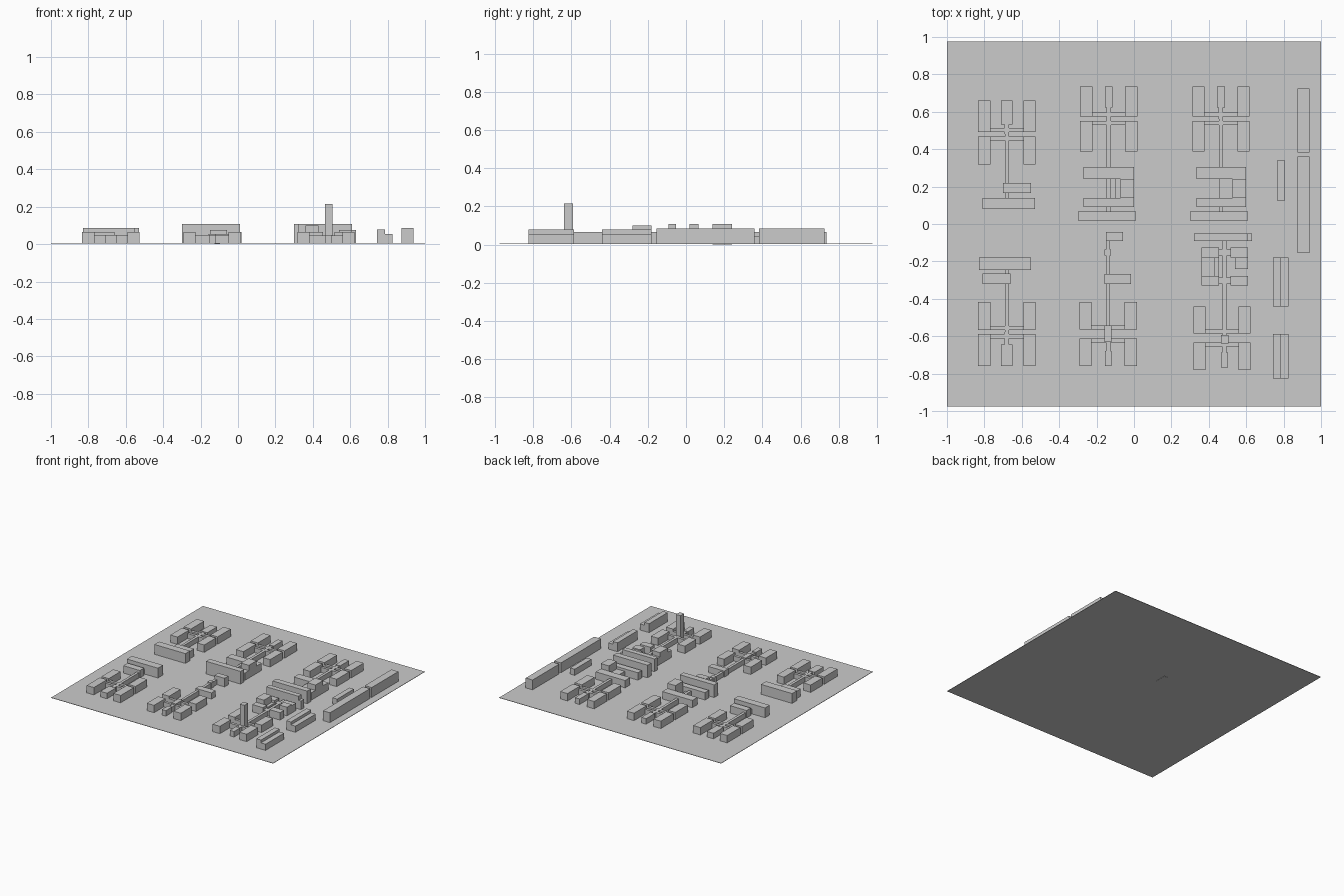
import bpy
import bmesh
from mathutils import Matrix

cube = bpy.data.objects.get("Cube")
if cube:
    bpy.data.objects.remove(cube)

GREY = (0.6, 0.6, 0.6, 1)
mat = bpy.data.materials.new("plain grey")
mat.use_nodes = True
mat.diffuse_color = GREY
mat.node_tree.nodes["Principled BSDF"].inputs["Base Color"].default_value = GREY

GROUND = 0.004
WING, LOW, MID, HIGH, TALL = 0.065, 0.045, 0.055, 0.085, 0.108


def box(name, x0, x1, y0, y1, top, bottom=GROUND):
    """Axis-aligned block given by its limits."""
    bm = bmesh.new()
    bmesh.ops.create_cube(bm, size=1)
    size = Matrix.Diagonal((x1 - x0, y1 - y0, top - bottom, 1))
    place = Matrix.Translation(((x0 + x1) / 2, (y0 + y1) / 2, (top + bottom) / 2))
    bm.transform(place @ size)
    mesh = bpy.data.meshes.new(name)
    bm.to_mesh(mesh)
    bm.free()
    mesh.materials.append(mat)
    obj = bpy.data.objects.new(name, mesh)
    bpy.context.collection.objects.link(obj)
    return obj


def cluster(name, cx, cy, face, slot, outer, inner, tail, spine_end, spine_x=None):
    """Four wings around a slotted pair of link bars, an end hall and a spine.
    face is the direction of the end hall; tail = (half width, start, end)."""
    sx = cx if spine_x is None else spine_x

    def part(label, x0, x1, d0, d1, top):
        ya, yb = sorted((cy + face * d0, cy + face * d1))
        box(f"{name}_{label}", x0, x1, ya, yb, top)

    for end, reach in ((1, outer), (-1, inner)):
        for side in (-1, 1):
            xa, xb = sorted((cx + side * 0.088, cx + side * 0.153))
            part("wing", xa, xb, end * slot, end * reach, WING)
        part("link_bar", cx - 0.088, cx + 0.088, end * slot, end * (slot + 0.022), LOW)
    half, start, stop = tail
    part("end_hall", sx - half, sx + half, start, stop, 0.05)
    part("end_neck", sx - 0.012, sx + 0.012, 0, start, LOW)
    ya, yb = sorted((cy, spine_end))
    box(f"{name}_spine", sx - 0.011, sx + 0.011, ya, yb, LOW)


# Ground slab
box("ground_slab", -1, 1, -0.977, 0.977, 0.005, 0.002)

# Wing clusters
cluster("back_right", -0.68, 0.48, 1, 0.011, 0.18, 0.162, (0.03, 0.053, 0.18), 0.12)
cluster("back_middle", -0.135, 0.562, 1, 0.012, 0.174, 0.174, (0.021, 0.06, 0.174), 0.05)
cluster("back_left", 0.465, 0.562, 1, 0.012, 0.174, 0.174, (0.021, 0.06, 0.174), 0.05)
cluster("front_right", -0.68, -0.578, -1, 0.011, 0.18, 0.162, (0.03, 0.065, 0.18), -0.2)
cluster("front_middle", -0.138, -0.588, -1, 0.024, 0.17, 0.17, (0.018, 0.09, 0.17), -0.06)
cluster("front_left", 0.471, -0.61, -1, 0.024, 0.17, 0.17, (0.019, 0.078, 0.158), -0.07, 0.483)

# Tower and core of the front clusters
box("tower", 0.465, 0.505, -0.64, -0.593, 0.215)
box("core_hall", -0.158, -0.12, -0.63, -0.543, MID)

# Halls on the right column
box("back_long_hall", -0.81, -0.53, 0.08, 0.14, HIGH)
box("back_short_hall", -0.70, -0.55, 0.165, 0.22, WING)
box("front_long_hall", -0.83, -0.55, -0.245, -0.18, HIGH)
box("front_short_hall", -0.81, -0.66, -0.32, -0.265, WING)

# Matching hall groups on the middle and left columns
for x0, x1, wide0, wide1 in ((-0.27, 0, -0.30, 0.01), (0.335, 0.60, 0.30, 0.61)):
    box("upper_hall", x0, x1, 0.24, 0.305, WING)
    box("lower_hall", x0, x1, 0.09, 0.14, WING)
    box("joining_hall", x1 - 0.073, x1, 0.14, 0.24, TALL)
    box("main_block", wide0, wide1, 0.018, 0.066, TALL)
box("joining_passage", 0.455, 0.53, 0.14, 0.24, LOW)
box("sunken_passage", -0.125, -0.095, 0.14, 0.24, 0.03, 0)

# Small halls along the front middle spine
box("spine_head", -0.15, -0.058, -0.09, -0.042, 0.075)
box("spine_lobby", -0.158, -0.122, -0.168, -0.136, 0.05)
box("spine_hall", -0.158, -0.015, -0.32, -0.267, MID)

# Courtyard group on the left column
box("court_block", 0.32, 0.61, -0.092, -0.052, TALL)
box("court_block_base", 0.32, 0.632, -0.092, -0.052, 0.075)
for x0, x1 in ((0.36, 0.455), (0.515, 0.61)):
    box("court_upper_hall", x0, x1, -0.18, -0.125, WING)
    box("court_lower_hall", x0, x1, -0.33, -0.277, WING)
box("court_side_hall", 0.36, 0.43, -0.28, -0.18, 0.1)
box("court_small_hall", 0.54, 0.61, -0.24, -0.18, 0.075)
box("court_passage", 0.43, 0.54, -0.17, -0.135, LOW)
box("court_lower_passage", 0.45, 0.52, -0.32, -0.285, LOW)
box("court_centre", 0.43, 0.455, -0.28, -0.18, LOW)

# Long sheds on the left edge
box("edge_shed_back", 0.875, 0.937, 0.383, 0.725, HIGH)
box("edge_shed_front", 0.875, 0.937, -0.155, 0.36, HIGH)
box("narrow_shed", 0.765, 0.807, 0.125, 0.34, MID)
for y0, y1 in ((-0.44, -0.18), (-0.825, -0.587)):
    box("stepped_shed_high", 0.743, 0.785, y0, y1, 0.078)
    box("stepped_shed_low", 0.785, 0.826, y0, y1, MID)
